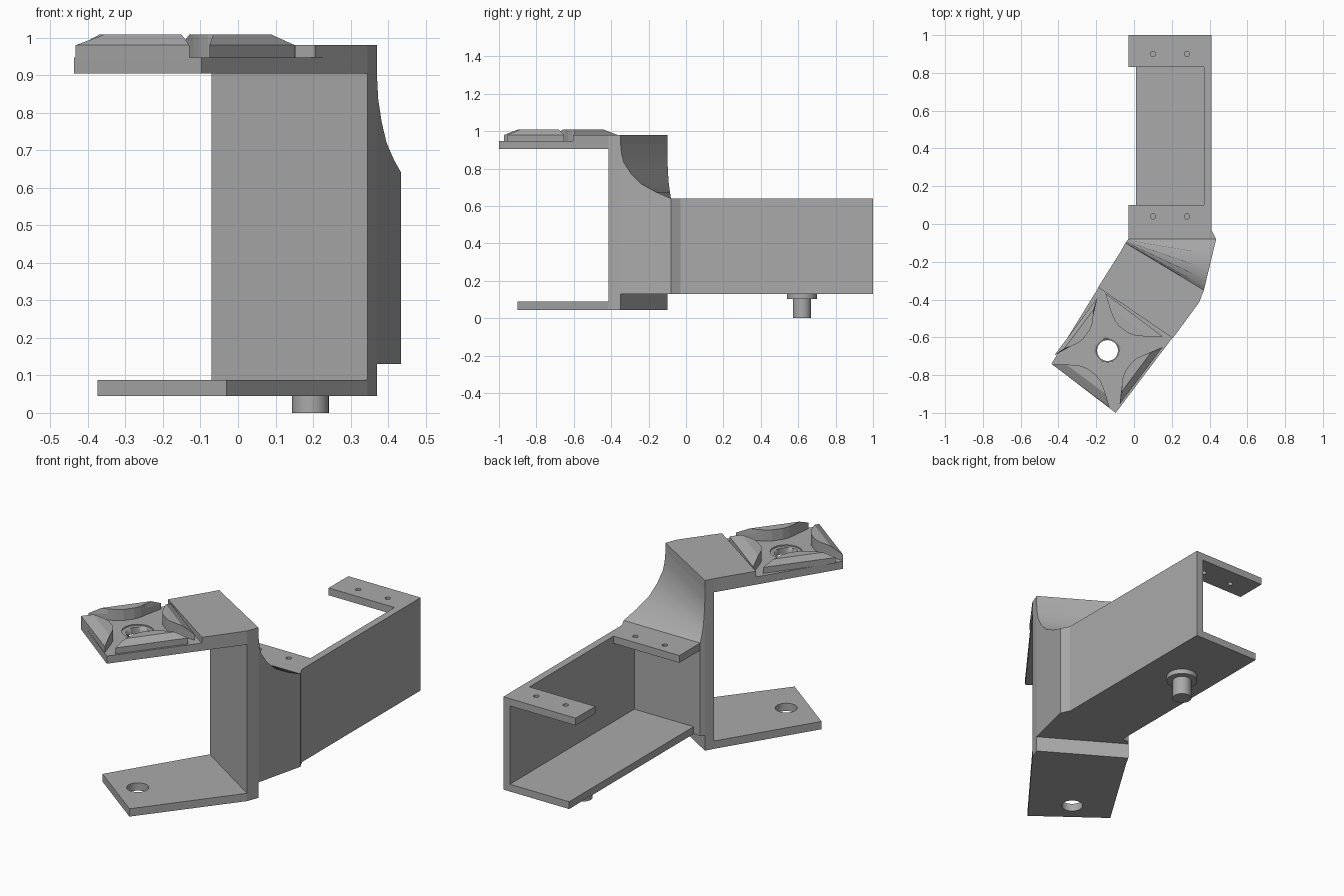
import bpy, bmesh
from math import pi
from mathutils import Vector

cube = bpy.data.objects.get("Cube")
if cube:
    bpy.data.objects.remove(cube, do_unlink=True)

GREY = (0.40, 0.40, 0.40, 1)
mat = bpy.data.materials.new("plain grey")
mat.use_nodes = True
mat.diffuse_color = GREY
mat.node_tree.nodes["Principled BSDF"].inputs["Base Color"].default_value = GREY


def loft(name, rings, smooth=False):
    """Skin a closed solid through rings that have equal point counts."""
    bm = bmesh.new()
    rows = [[bm.verts.new(p) for p in ring] for ring in rings]
    n = len(rows[0])
    for a, b in zip(rows, rows[1:]):
        for i in range(n):
            j = (i + 1) % n
            bm.faces.new((a[i], a[j], b[j], b[i]))
    bm.faces.new(rows[0])
    bm.faces.new(rows[-1])
    bmesh.ops.recalc_face_normals(bm, faces=bm.faces)
    mesh = bpy.data.meshes.new(name)
    bm.to_mesh(mesh)
    bm.free()
    ob = bpy.data.objects.new(name, mesh)
    bpy.context.collection.objects.link(ob)
    mesh.materials.append(mat)
    if smooth:
        shade(ob)
    return ob


def shade(ob):
    bpy.ops.object.select_all(action='DESELECT')
    ob.select_set(True)
    bpy.context.view_layer.objects.active = ob
    bpy.ops.object.shade_smooth_by_angle(angle=pi / 5)


def prism(name, pts, z0, z1):
    return loft(name, [[(x, y, z) for x, y in pts] for z in (z0, z1)])


def box(name, x0, x1, y0, y1, z0, z1):
    return prism(name, [(x0, y0), (x1, y0), (x1, y1), (x0, y1)], z0, z1)


def cylinder(name, x, y, r, z0, z1, sides=32):
    bpy.ops.mesh.primitive_cylinder_add(vertices=sides, radius=r, depth=z1 - z0,
                                        location=(x, y, (z0 + z1) / 2))
    ob = bpy.context.object
    ob.name = name
    ob.data.materials.append(mat)
    shade(ob)
    return ob


def drill(target, x, y, r, z0, z1, sides=32):
    cutter = cylinder("hole_cutter", x, y, r, z0, z1, sides)
    cutter.hide_render = True
    mod = target.modifiers.new("hole", 'BOOLEAN')
    mod.operation = 'DIFFERENCE'
    mod.solver = 'EXACT'
    mod.object = cutter
    bpy.context.view_layer.objects.active = target
    bpy.ops.object.modifier_apply(modifier=mod.name)
    bpy.data.objects.remove(cutter, do_unlink=True)


# Straight channel: side wall, floor and two drilled top tabs
box("channel_wall", 0.37, 0.41, -0.08, 1.0, 0.13, 0.64)
box("channel_floor", 0.01, 0.37, -0.08, 1.0, 0.13, 0.17)
for name, y0, y1, hole_y in (("rear_tab", 0.83, 1.0, 0.90), ("front_tab", -0.08, 0.10, 0.04)):
    tab = box(name, -0.03, 0.37, y0, y1, 0.60, 0.64)
    for x in (0.10, 0.28):
        drill(tab, x, hole_y, 0.014, 0.55, 0.70, 16)

# Stud under the channel floor
cylinder("stud_flange", 0.193, 0.62, 0.08, 0.103, 0.13)
cylinder("stud", 0.193, 0.62, 0.049, 0.0, 0.103)

# Angled upright wall of the clamp
back_l, back_r = (-0.045, -0.10), (0.37, -0.35)
front_l, front_r = (-0.07, -0.145), (0.345, -0.415)
prism("clamp_wall", [back_l, front_l, front_r, back_r], 0.045, 0.98)

# Curved transition from the clamp wall to the channel
end_l, end_r = Vector((-0.03, -0.08)), Vector((0.435, -0.08))
rings = []
for s, z in ((0, 0.93), (0.02, 0.88), (0.06, 0.835), (0.2, 0.775), (0.4, 0.72), (0.7, 0.675), (1, 0.64)):
    l = Vector(back_l).lerp(end_l, s)
    r = Vector(back_r).lerp(end_r, s)
    rings.append([(*l, 0.13), (*r, 0.13), (*r, z), (*l, z)])
loft("transition", rings, True)
prism("transition_corner", [(0.40, -0.08), (0.435, -0.08), (0.41, -0.03), (0.40, -0.03)], 0.13, 0.64)

# Lower arm with hole
hub = Vector((-0.14, -0.67))
arm = prism("lower_arm", [front_l, (-0.375, -0.64), (-0.03, -0.90), front_r], 0.045, 0.088)
drill(arm, *hub, 0.055, 0, 0.2)

# Upper arm with hole and shallow seat
arm = prism("upper_arm", [front_l, (-0.437, -0.74), (-0.097, -1.0), front_r], 0.905, 0.947)
drill(arm, *hub, 0.08, 0.94, 1.0)
drill(arm, *hub, 0.06, 0.8, 1.0)
prism("upper_arm_step", [front_l, (-0.19, -0.335), (0.205, -0.605), front_r], 0.947, 0.98)

# Four raised pads that leave a star-shaped recess
along = Vector((0.6, 0.8))
across = Vector((0.8, -0.6))
for name, n, t, reach in (("inner_pad", along, across, 0.235), ("outer_pad", -along, across, 0.235),
                          ("right_pad", across, along, 0.222), ("left_pad", -across, along, 0.21)):
    inner = [(0.17, 0.10), (0.15, 0.065), (0.14, 0.03), (0.14, -0.03), (0.15, -0.065), (0.17, -0.10)]
    base = [(reach, -0.19), (reach, 0.19)] + inner
    crown = [(0.19, -0.13), (0.19, 0.13)] + inner
    loft(name, [[(*(hub + n * a + t * b), z) for a, b in ring]
                for ring, z in ((base, 0.947), (base, 0.98), (crown, 1.008))])
